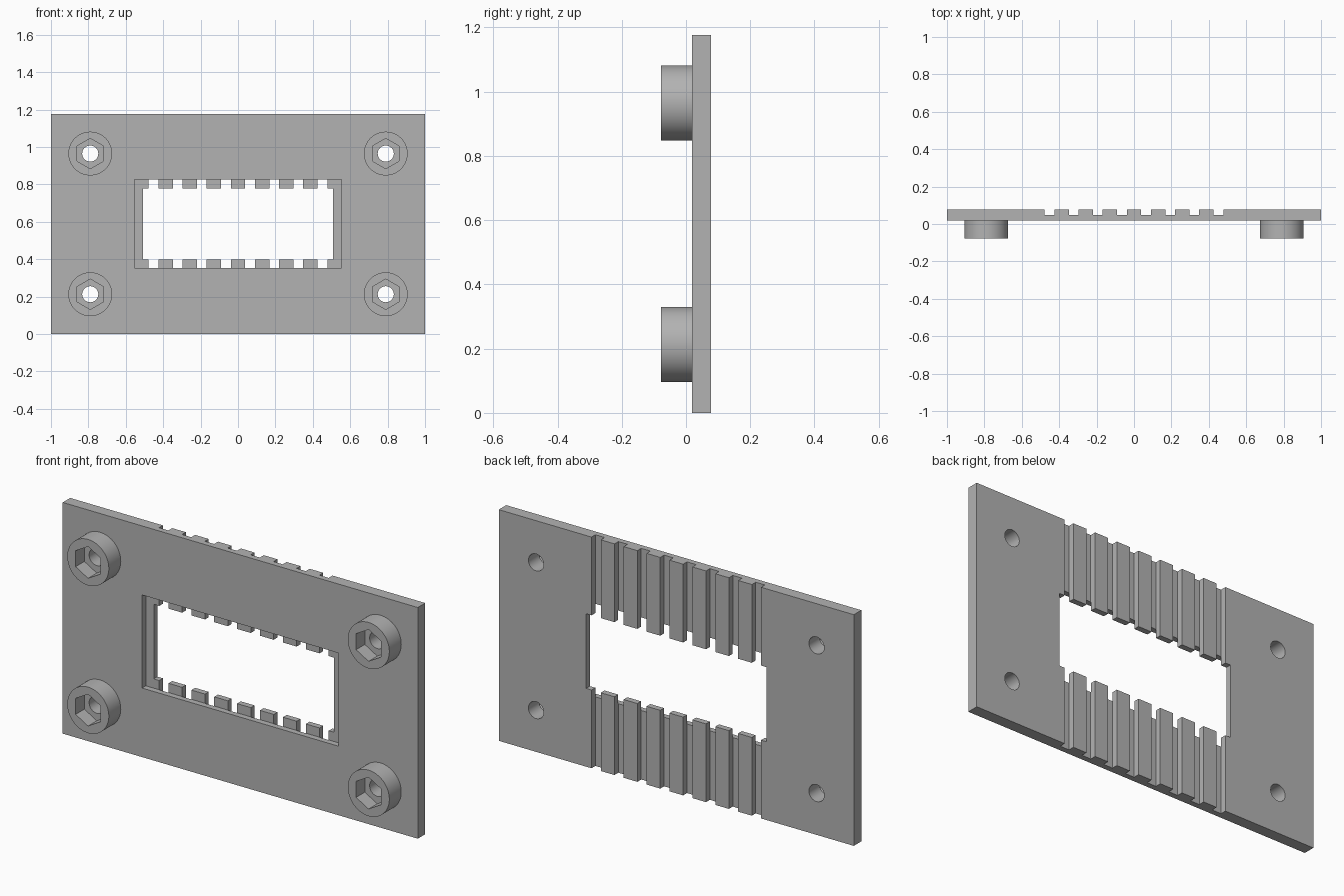
import bpy
import bmesh
from math import radians
from mathutils import Matrix

if "Cube" in bpy.data.objects:
    bpy.data.objects.remove(bpy.data.objects["Cube"])

# Plate and boss depths, front to back
FRONT, BACK, BOSS_FRONT = 0.018, 0.078, -0.078
HEIGHT = 1.177
MID_Z = HEIGHT / 2

grey = bpy.data.materials.new("plain_grey")
grey.use_nodes = True
colour = (0.45, 0.45, 0.45, 1)
grey.diffuse_color = colour
grey.node_tree.nodes["Principled BSDF"].inputs["Base Color"].default_value = colour


def make_object(name, bm):
    mesh = bpy.data.meshes.new(name)
    bm.to_mesh(mesh)
    bm.free()
    mesh.materials.append(grey)
    obj = bpy.data.objects.new(name, mesh)
    bpy.context.collection.objects.link(obj)
    return obj


def box(name, x, y, z):
    bm = bmesh.new()
    size = [b - a for a, b in (x, y, z)]
    centre = [(a + b) / 2 for a, b in (x, y, z)]
    bmesh.ops.create_cube(bm, size=1, matrix=Matrix.Translation(centre) @ Matrix.Diagonal((*size, 1)))
    return make_object(name, bm)


def rod(name, x, z, radius, y, sides):
    # Cylinder or prism running front to back
    bm = bmesh.new()
    place = Matrix.Translation((x, sum(y) / 2, z)) @ Matrix.Rotation(radians(90), 4, "X")
    bmesh.ops.create_cone(bm, cap_ends=True, segments=sides, radius1=radius,
                          radius2=radius, depth=y[1] - y[0], matrix=place)
    return make_object(name, bm)


def cut(obj, cutter):
    mod = obj.modifiers.new("cut", "BOOLEAN")
    mod.operation = "DIFFERENCE"
    mod.solver = "EXACT"
    mod.object = cutter
    bpy.context.view_layer.objects.active = obj
    bpy.ops.object.modifier_apply(modifier=mod.name)
    bpy.data.objects.remove(cutter)


def smooth(obj):
    bpy.ops.object.select_all(action="DESELECT")
    obj.select_set(True)
    bpy.context.view_layer.objects.active = obj
    bpy.ops.object.shade_smooth_by_angle(angle=radians(30))


# Plate with a window and a shallow recess around it on the front
plate = box("plate", (-1, 1), (FRONT, BACK), (0, HEIGHT))
cut(plate, box("window_cutter", (-0.508, 0.508), (-1, 1), (MID_Z - 0.19, MID_Z + 0.19)))
cut(plate, box("recess_cutter", (-0.553, 0.553), (-1, 0.048), (MID_Z - 0.237, MID_Z + 0.237)))

# Vertical grooves across the back, open into the recess
for i in range(8):
    x = (i - 3.5) * 0.129
    cut(plate, box("groove_cutter", (x - 0.026, x + 0.026), (0.047, 1), (-1, 2)))

# Corner bosses with hexagonal pockets and through holes
for side, x in (("right", -0.79), ("left", 0.79)):
    for level, z in (("lower", MID_Z - 0.376), ("upper", MID_Z + 0.376)):
        boss = rod(f"{level}_{side}_boss", x, z, 0.117, (BOSS_FRONT, FRONT), 64)
        cut(boss, rod("hex_cutter", x, z, 0.081, (-1, BOSS_FRONT + 0.07), 6))
        for part in (boss, plate):
            cut(part, rod("hole_cutter", x, z, 0.043, (-1, 1), 48))
        smooth(boss)
smooth(plate)
